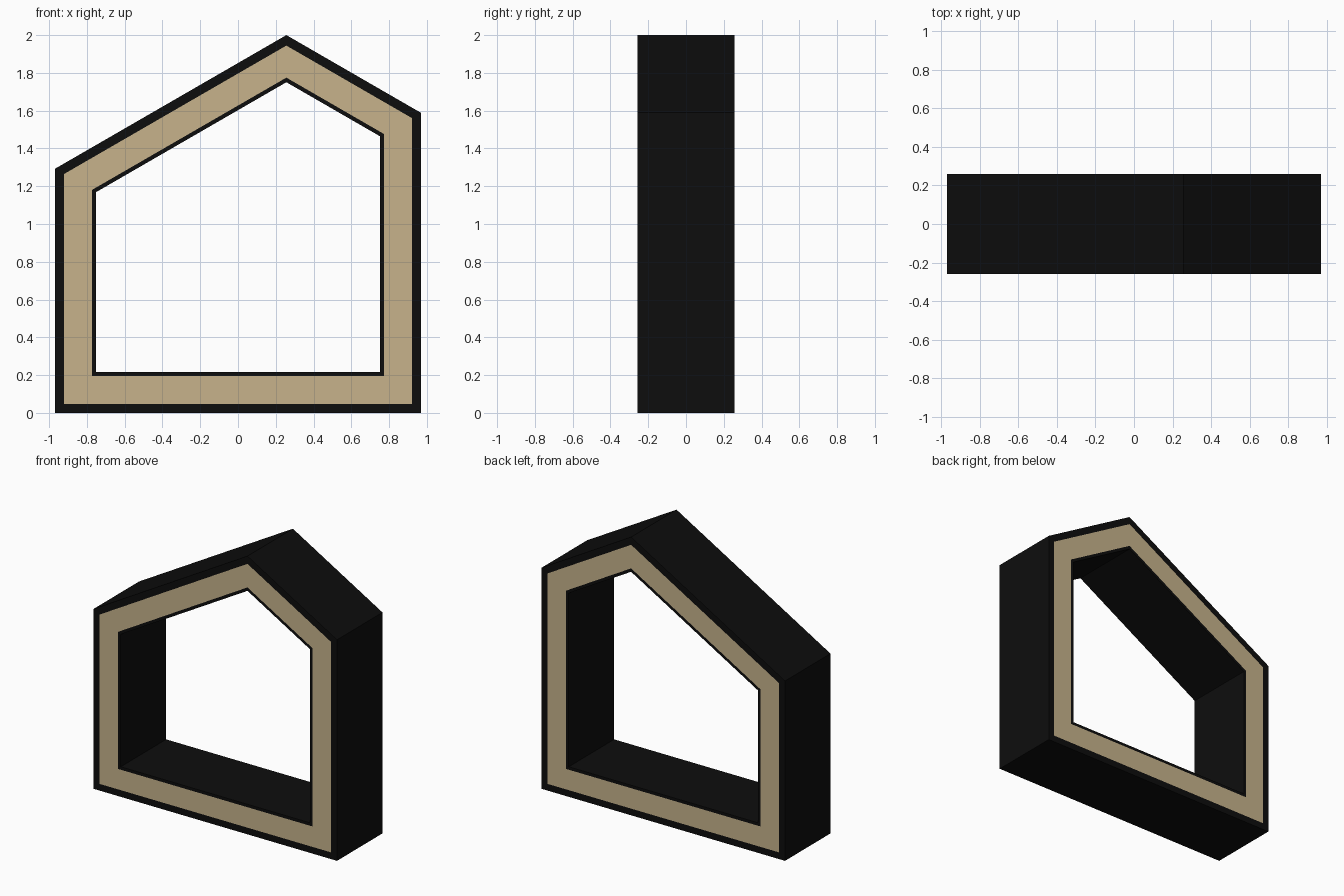
import bpy
import bmesh
from mathutils import Vector

cube = bpy.data.objects.get("Cube")
if cube:
    bpy.data.objects.remove(cube, do_unlink=True)


def make_material(name, color):
    mat = bpy.data.materials.new(name)
    mat.use_nodes = True
    mat.diffuse_color = color
    mat.node_tree.nodes["Principled BSDF"].inputs["Base Color"].default_value = color
    return mat


black = make_material("black cladding", (0.004, 0.004, 0.004, 1))
tan = make_material("tan core", (0.57, 0.45, 0.26, 1))

# Asymmetric gable outline, counter-clockwise in x and z
OUTLINE = [Vector(p) for p in
           [(-0.968, 0), (0.968, 0), (0.968, 1.589), (0.256, 2), (-0.968, 1.293)]]
HALF_DEPTH = 0.258
# Inward distances: outer skin, core start, core end, opening
OFFSETS = (0, 0.048, 0.195, 0.216)


def inset_outline(points, distance):
    """Move every edge inward by the same distance, with mitred corners."""
    result = []
    for i, p in enumerate(points):
        a = (p - points[i - 1]).normalized()
        b = (points[(i + 1) % len(points)] - p).normalized()
        na, nb = Vector((-a.y, a.x)), Vector((-b.y, b.x))
        result.append(p + (na + nb) * distance / (1 + na.dot(nb)))
    return result


# House-shaped frame: concentric rings on both ends, joined by skin and lining
bm = bmesh.new()
outlines = [inset_outline(OUTLINE, d) for d in OFFSETS]
front, back = [[[bm.verts.new((p.x, y, p.y)) for p in ring] for ring in outlines]
               for y in (-HALF_DEPTH, HALF_DEPTH)]


def bridge(loop_a, loop_b, material_index):
    for i in range(len(loop_a)):
        j = (i + 1) % len(loop_a)
        face = bm.faces.new((loop_a[i], loop_a[j], loop_b[j], loop_b[i]))
        face.material_index = material_index


for k in range(len(OFFSETS) - 1):
    core = 1 if k == 1 else 0
    bridge(front[k], front[k + 1], core)
    bridge(back[k + 1], back[k], core)
bridge(back[0], front[0], 0)
bridge(front[-1], back[-1], 0)
bmesh.ops.recalc_face_normals(bm, faces=bm.faces)

mesh = bpy.data.meshes.new("gabled_frame")
bm.to_mesh(mesh)
bm.free()
mesh.materials.append(black)
mesh.materials.append(tan)
frame = bpy.data.objects.new("gabled_frame", mesh)
bpy.context.collection.objects.link(frame)
